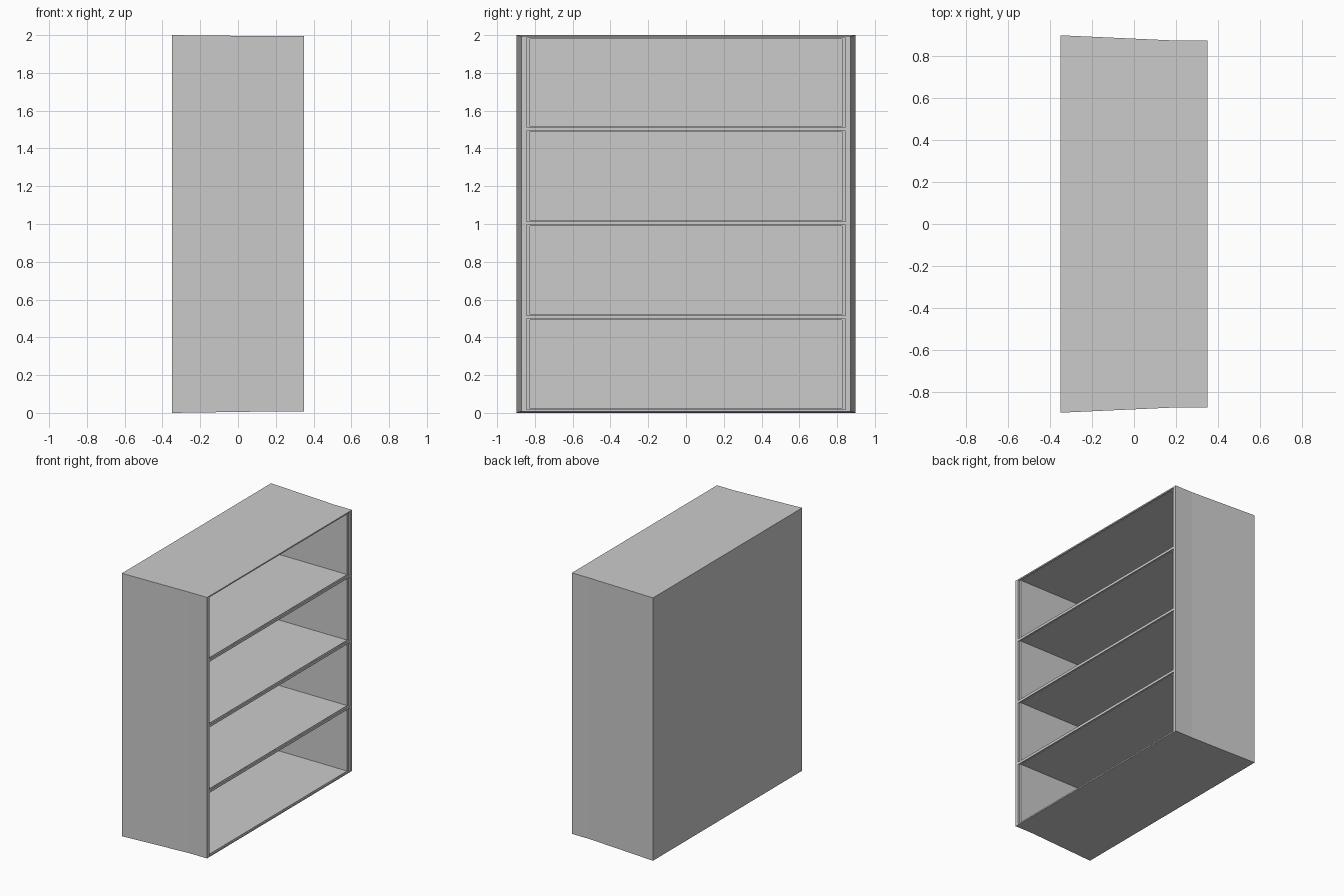
import bpy
import bmesh

if "Cube" in bpy.data.objects:
    bpy.data.objects.remove(bpy.data.objects["Cube"])


def ring(bm, x, half_y, z0, z1):
    """Rectangular loop of vertices in a plane facing +x."""
    return [bm.verts.new(p) for p in ((x, -half_y, z0), (x, half_y, z0),
                                      (x, half_y, z1), (x, -half_y, z1))]


def loft(bm, rings):
    """Join consecutive rectangular loops with quads."""
    for a, b in zip(rings, rings[1:]):
        for i in range(4):
            j = (i + 1) % 4
            bm.faces.new((a[i], a[j], b[j], b[i]))


bm = bmesh.new()

# Outer casing: closed back, slight taper, straight front section
FRONT = 0.35
HALF = 0.872
BOTTOM, TOP = 0.008, 1.994
outer = [ring(bm, -0.35, 0.897, 0.0, 2.0),
         ring(bm, 0.20, HALF, BOTTOM, TOP),
         ring(bm, FRONT, HALF, BOTTOM, TOP)]
bm.faces.new(outer[0][::-1])
loft(bm, outer)

# Four open compartments, each with a small stepped lip at the front
levels = [BOTTOM, 0.506, 1.004, 1.503, TOP]
steps = [(FRONT, HALF, 0.0),
         (FRONT, 0.845, 0.010),
         (0.34, 0.845, 0.010),
         (0.34, 0.826, 0.014),
         (-0.335, 0.826, 0.014)]
for z0, z1 in zip(levels, levels[1:]):
    rings = [ring(bm, x, hy, z0 + inset, z1 - inset) for x, hy, inset in steps]
    loft(bm, rings)
    bm.faces.new(rings[-1])

bmesh.ops.remove_doubles(bm, verts=bm.verts, dist=0.0005)
bmesh.ops.recalc_face_normals(bm, faces=bm.faces)

mesh = bpy.data.meshes.new("shelf_cabinet")
bm.to_mesh(mesh)
bm.free()
cabinet = bpy.data.objects.new("shelf_cabinet", mesh)
bpy.context.collection.objects.link(cabinet)
